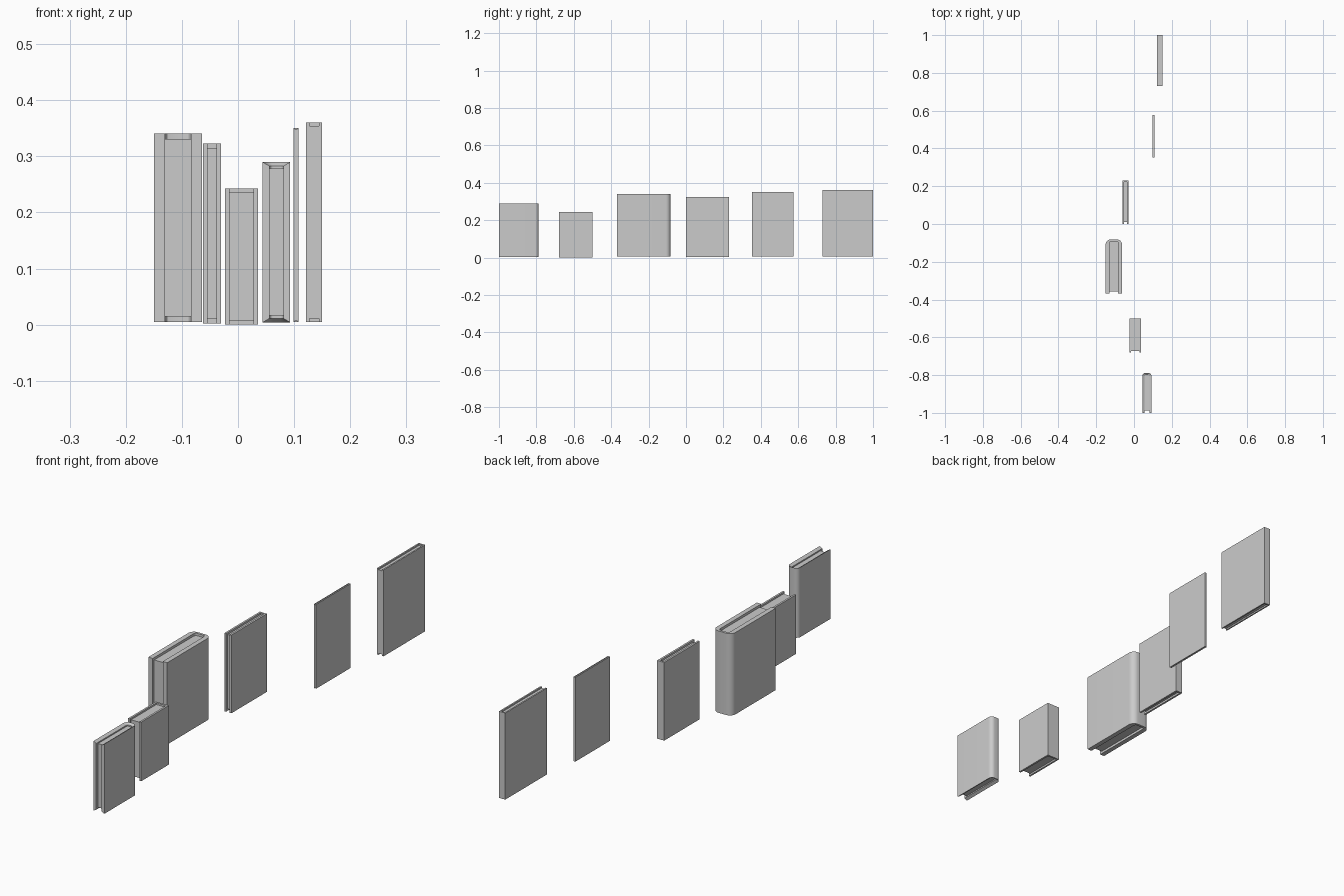
import bpy, bmesh, math

if "Cube" in bpy.data.objects:
    bpy.data.objects.remove(bpy.data.objects["Cube"])


def add_object(name, bm, smooth=False):
    bmesh.ops.recalc_face_normals(bm, faces=bm.faces)
    mesh = bpy.data.meshes.new(name)
    bm.to_mesh(mesh)
    bm.free()
    ob = bpy.data.objects.new(name, mesh)
    bpy.context.collection.objects.link(ob)
    if smooth:
        bpy.ops.object.select_all(action='DESELECT')
        ob.select_set(True)
        bpy.context.view_layer.objects.active = ob
        bpy.ops.object.shade_smooth_by_angle(angle=math.radians(35))
    return ob


def u_path(x0, x1, y0, y1, rx, ry, segs):
    """U outline open at the front, with optional rounded back corners."""
    pts = [(x0, y0)]
    for cx, start in ((x0 + rx, 180), (x1 - rx, 90)):
        if segs == 0:
            pts.append((x0 if start == 180 else x1, y1))
            continue
        for i in range(segs + 1):
            a = math.radians(start - 90 * i / segs)
            pts.append((cx + rx * math.cos(a), y1 - ry + ry * math.sin(a)))
    return pts + [(x1, y0)]


def book(name, x0, x1, y0, y1, z0, z1, cover, spine, radius, inset, recess, chamfer=0.0):
    segs = 8 if radius else 0
    outer = u_path(x0, x1, y0, y1, radius, radius, segs)
    inner = u_path(x0 + cover, x1 - cover, y0, y1 - spine,
                   max(radius - cover, 0.002), max(radius - spine, 0.002), segs)
    # folded cover: two boards and the spine
    bm = bmesh.new()
    rings = []
    for (ox, oy), (ix, iy) in zip(outer, inner):
        rings.append([bm.verts.new(p) for p in (
            (ox, oy, z0), (ox, oy, z1), (ix, iy, z1 - chamfer), (ix, iy, z0 + chamfer))])
    for a, b in zip(rings, rings[1:]):
        for i in range(4):
            j = (i + 1) % 4
            bm.faces.new((a[i], a[j], b[j], b[i]))
    bm.faces.new(rings[0])
    bm.faces.new(rings[-1])
    add_object(name + "_cover", bm, radius > 0)
    # page block
    bm = bmesh.new()
    bmesh.ops.create_cube(bm, size=1)
    lo = (x0 + cover, y0 + recess, z0 + inset)
    hi = (x1 - cover, y1 - spine, z1 - inset)
    for v in bm.verts:
        v.co = [lo[i] + (v.co[i] + 0.5) * (hi[i] - lo[i]) for i in range(3)]
    add_object(name + "_pages", bm)


# name, x range, y range, z range, board, spine, corner radius, page inset, fore-edge recess, chamfer
book("thick_book", -0.15, -0.064, -0.368, -0.082, 0.005, 0.341, 0.02, 0.01, 0.026, 0.010, 0.01)
book("medium_book", -0.062, -0.03, 0.0, 0.23, 0.002, 0.323, 0.008, 0.008, 0, 0.008, 0.01)
book("short_book", -0.023, 0.036, -0.68, -0.5, 0.0, 0.243, 0.008, 0.008, 0, 0.007, 0.008)
book("rounded_book", 0.044, 0.093, -1.0, -0.788, 0.004, 0.29, 0.012, 0.01, 0.018, 0.012, 0.012, 0.007)
book("thin_book", 0.099, 0.108, 0.352, 0.576, 0.005, 0.351, 0.002, 0.003, 0, 0.002, 0.0)
book("tall_book", 0.121, 0.15, 0.73, 1.0, 0.005, 0.36, 0.006, 0.007, 0, 0.006, 0.0)
